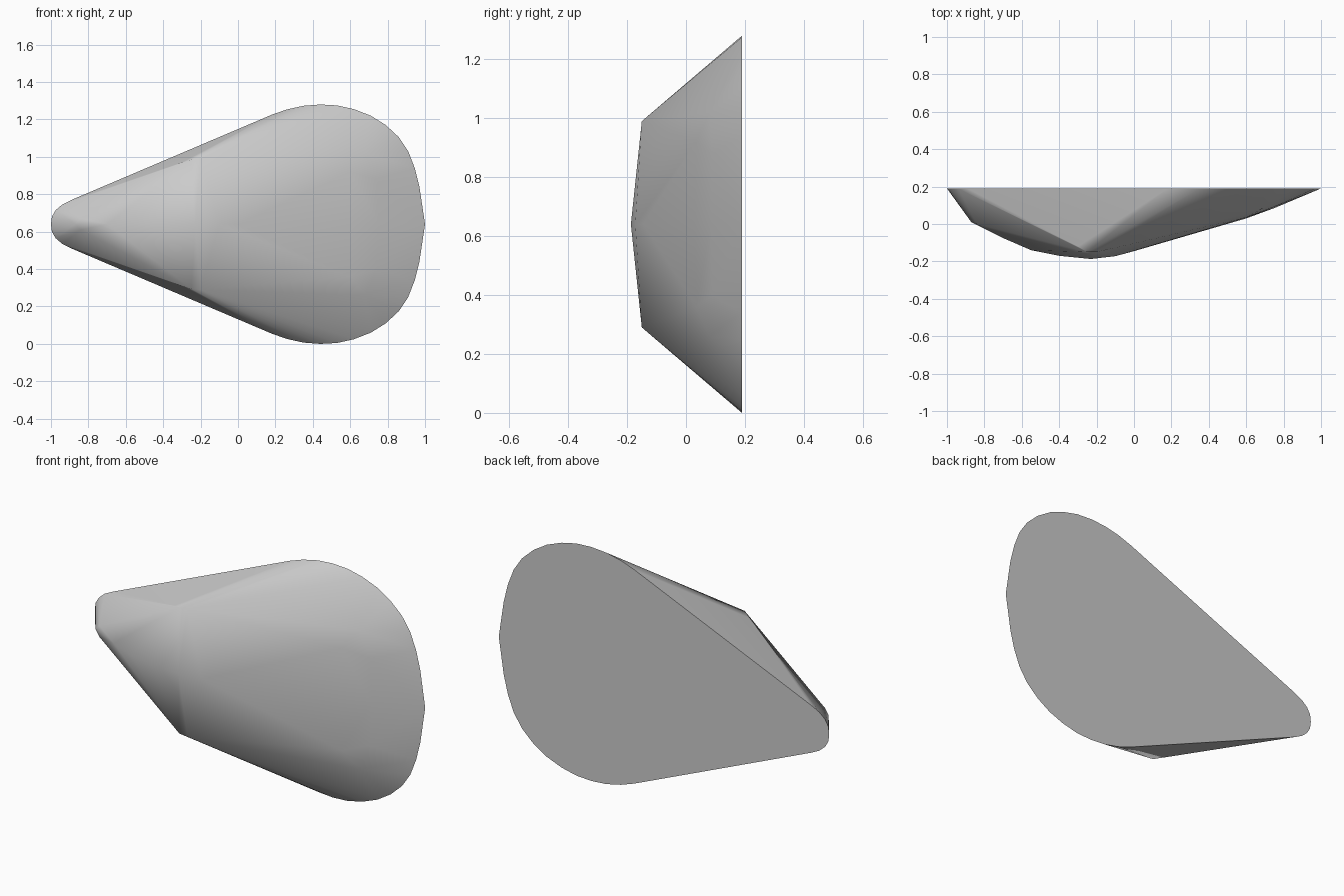
import bpy, bmesh, math

if "Cube" in bpy.data.objects:
    bpy.data.objects.remove(bpy.data.objects["Cube"])

MID = 0.64   # height of the mirror plane
BACK = 0.19  # y of the flat back

# Half outline of the flat back: x, distance from mirror plane
rim = [(-1, 0), (-.995, .04), (-.975, .075), (-.94, .105), (-.89, .13), (-.8, .168),
       (.18, .585), (.26, .613), (.35, .633), (.44, .64), (.53, .635), (.62, .615),
       (.71, .58), (.79, .53), (.86, .465), (.91, .39), (.945, .3), (.97, .2),
       (.985, .1), (1, 0)]

# Front points: x, y, distance from mirror plane
front = [(-.87, .01, 0), (-.84, .0, .03), (-.7, -.075, 0), (-.55, -.14, 0),
         (-.4, -.17, 0), (-.23, -.187, 0), (-.1, -.172, 0), (0, -.145, 0),
         (-.3, -.12, .33), (-.25, -.15, .345), (-.2, -.15, .35),
         (.6, .03, 0), (.6, .035, .28), (.75, .085, 0), (.74, .088, .24), (.68, .08, .38)]

points = [(x, BACK, h) for x, h in rim] + front
bm = bmesh.new()
for x, y, h in points:
    for s in ((1, -1) if h else (1,)):
        bm.verts.new((x, y, MID + s * h))
res = bmesh.ops.convex_hull(bm, input=bm.verts[:])
loose = [v for v in bm.verts if not v.link_faces]
bmesh.ops.delete(bm, geom=loose, context='VERTS')
bmesh.ops.dissolve_limit(bm, angle_limit=math.radians(0.5), verts=bm.verts[:], edges=bm.edges[:])
bmesh.ops.recalc_face_normals(bm, faces=bm.faces[:])

# Smooth front, crisp edge around the flat back
for f in bm.faces:
    f.smooth = True
for e in bm.edges:
    e.smooth = not all(abs(v.co.y - BACK) < 1e-4 for v in e.verts)

mesh = bpy.data.meshes.new("climbing_hold")
bm.to_mesh(mesh)
bm.free()
body = bpy.data.objects.new("faceted_hold", mesh)
bpy.context.collection.objects.link(body)

mat = bpy.data.materials.new("plain grey")
mat.diffuse_color = (.6, .6, .6, 1)
mat.use_nodes = True
mat.node_tree.nodes["Principled BSDF"].inputs["Base Color"].default_value = mat.diffuse_color
mesh.materials.append(mat)
